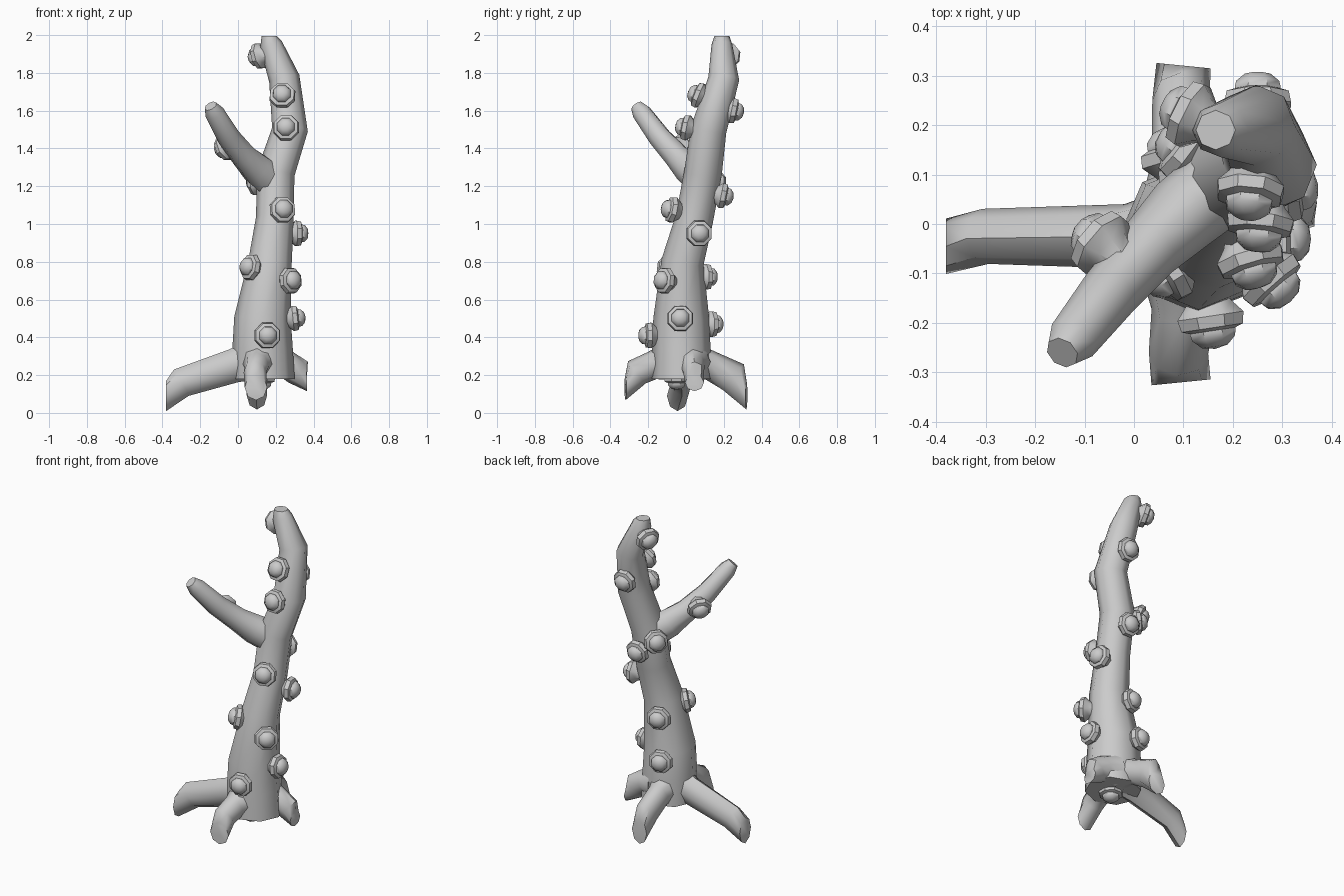
import bpy, bmesh, math
from mathutils import Vector

if "Cube" in bpy.data.objects:
    bpy.data.objects.remove(bpy.data.objects["Cube"])

def finish(name, bm, angle=50):
    bmesh.ops.recalc_face_normals(bm, faces=bm.faces)
    me = bpy.data.meshes.new(name)
    bm.to_mesh(me)
    bm.free()
    ob = bpy.data.objects.new(name, me)
    bpy.context.collection.objects.link(ob)
    bpy.ops.object.select_all(action='DESELECT')
    ob.select_set(True)
    bpy.context.view_layer.objects.active = ob
    bpy.ops.object.shade_smooth_by_angle(angle=math.radians(angle))
    return ob

def tube(name, rows, ref, start=None, end=None, sides=8):
    """rows: (x, y, z, half width, half height); start/end: cut normals"""
    pts = [Vector(r[:3]) for r in rows]
    n = len(pts)
    bm = bmesh.new()
    rings = []
    for i, row in enumerate(rows):
        a = (pts[i] - pts[i-1]).normalized() if i else Vector()
        b = (pts[i+1] - pts[i]).normalized() if i < n - 1 else Vector()
        t = (a + b).normalized()
        if i == 0 and start: t = Vector(start)
        if i == n - 1 and end: t = Vector(end)
        side = Vector(ref).cross(t).normalized()
        up = t.cross(side)
        ring = []
        for k in range(sides):
            g = math.tau * k / sides
            ring.append(bm.verts.new(pts[i] + side * math.cos(g) * row[3] + up * math.sin(g) * row[4]))
        rings.append(ring)
    for p, q in zip(rings, rings[1:]):
        for k in range(sides):
            bm.faces.new((p[k], p[(k+1) % sides], q[(k+1) % sides], q[k]))
    bm.faces.new(rings[0])
    bm.faces.new(rings[-1])
    return finish(name, bm)

# Trunk
trunk = [(.135, -.025, .18, .165, .155), (.13, -.025, .34, .16, .155), (.13, -.025, .50, .15, .148),
         (.17, -.018, .80, .115, .112), (.195, .045, 1.03, .1, .1), (.2, .09, 1.27, .1, .1),
         (.275, .12, 1.5, .095, .095), (.245, .2, 1.77, .082, .082),
         (.175, .19, 1.95, .06, .055), (.165, .19, 1.995, .04, .04)]
tube("trunk", trunk, (0, 1, 0), start=(0, 0, 1), end=(0, 0, 1))

# Side branch
tube("branch", [(.2, .1, 1.22, .085, .1), (.10, .02, 1.29, .08, .09), (.03, -.05, 1.36, .067, .07),
                (-.05, -.14, 1.46, .06, .062), (-.125, -.235, 1.59, .052, .052),
                (-.145, -.26, 1.625, .035, .035)], (0, 0, 1))

# Roots, each bending down to an upright cut
roots = {
    "left_root": ([(.08, -.025, .28, .1, .11), (-.02, -.025, .25, .065, .09), (-.3, -.025, .16, .056, .08),
                   (-.38, -.045, .09, .056, .08)], (-1, 0, 0)),
    "back_root": ([(.11, .04, .27, .1, .1), (.1, .13, .25, .065, .078), (.095, .25, .19, .058, .088),
                   (.1, .32, .095, .055, .077)], (.1, 1, 0)),
    "front_root": ([(.11, -.1, .27, .1, .1), (.1, -.18, .25, .065, .075), (.09, -.26, .215, .06, .075),
                    (.095, -.32, .135, .06, .068)], (.1, -1, 0)),
    "right_root": ([(.18, .03, .27, .1, .1), (.26, .035, .255, .065, .075), (.32, .04, .215, .055, .075),
                    (.365, .045, .16, .05, .045)], (1, 0, 0)),
}
for name, (rows, end) in roots.items():
    tube(name, rows, (0, 0, 1), end=Vector(end).normalized())

# Knobs: an eight-sided collar holding a domed bud
def knob(i, pos, direction):
    d = Vector(direction).normalized()
    quat = d.to_track_quat('Z', 'Y')
    prof = [(.035, -.06), (.05, -.03), (.073, -.004), (.068, .02), (.05, .026), (.05, .03),
            (.047, .042), (.028, .058)]
    bm = bmesh.new()
    rings = []
    for r, h in prof:
        rings.append([bm.verts.new(Vector(pos) + quat @ Vector((r * math.cos(math.tau * (k + .5) / 8),
                      r * math.sin(math.tau * (k + .5) / 8), h))) for k in range(8)])
    for p, q in zip(rings, rings[1:]):
        for k in range(8):
            bm.faces.new((p[k], p[(k+1) % 8], q[(k+1) % 8], q[k]))
    tip = bm.verts.new(Vector(pos) + d * .063)
    for k in range(8):
        bm.faces.new((rings[-1][k], rings[-1][(k+1) % 8], tip))
    bm.faces.new(rings[0])
    finish(f"knob_{i:02d}", bm, 40)

knobs = [((.115, .22, 1.89), (-1, .5, -.3)), ((.235, .07, 1.68), (-.1, -1, .4)),
         ((.255, .005, 1.51), (-.1, -1, .2)), ((-.065, -.04, 1.405), (-.7, .6, -.4)),
         ((.235, -.07, 1.075), (.3, -1, .2)), ((.31, .07, .95), (1, .15, 0)),
         ((.07, -.09, .77), (-.8, -.6, .2)), ((.275, -.11, .7), (.7, -.8, .1)),
         ((.155, -.19, .41), (.15, -1, 0)), ((.295, -.03, .5), (1, 0, .1)),
         ((.25, .245, 1.6), (0, 1, -.2)), ((.2, .19, 1.15), (0, 1, -.2)),
         ((.105, .15, 1.22), (-.8, .6, .1)), ((.115, .105, .72), (-.3, 1, 0)),
         ((.08, .135, .47), (-.3, 1, 0)), ((.13, -.05, .185), (0, 0, -1))]
for i, (pos, direction) in enumerate(knobs):
    knob(i, pos, direction)
